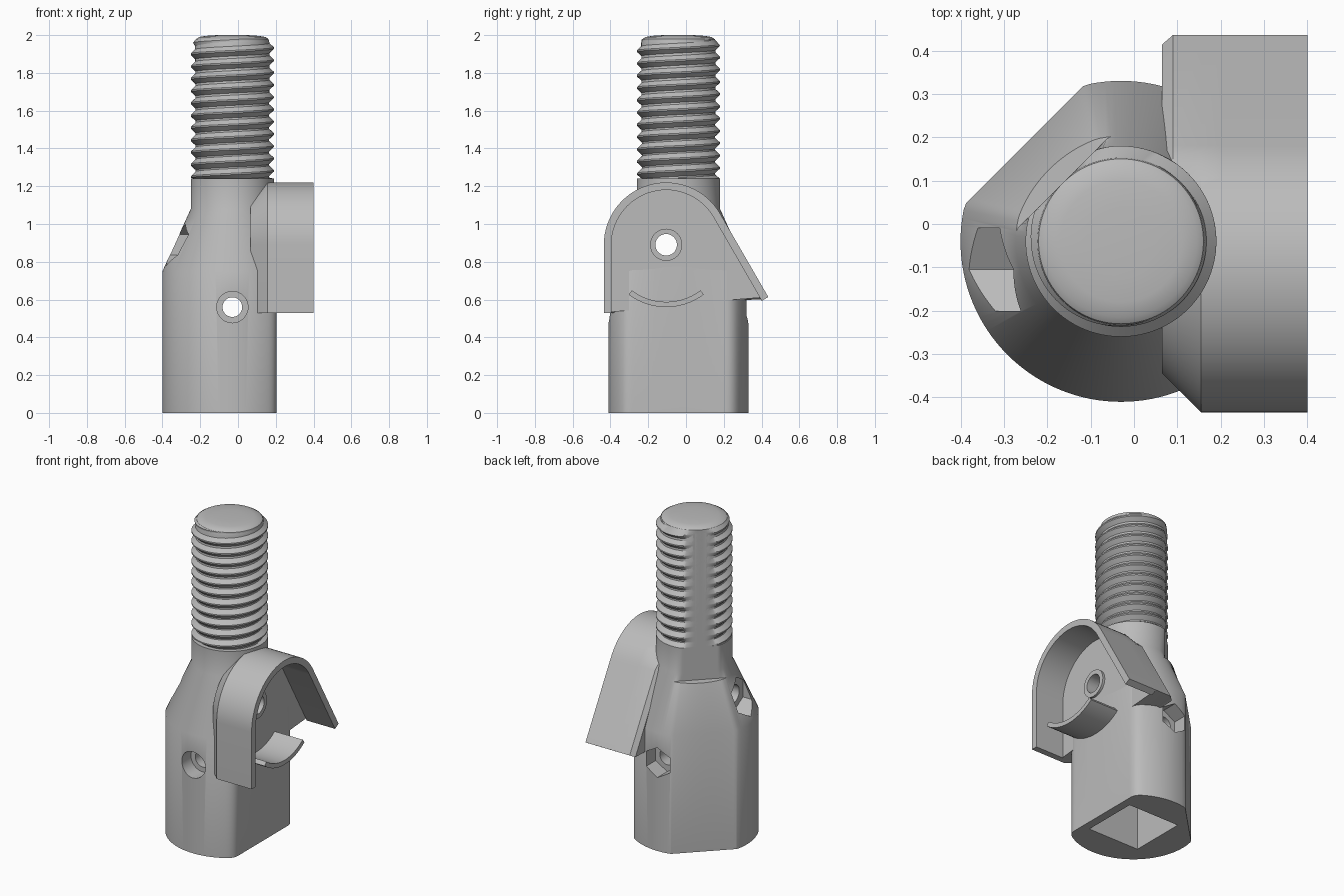
import bpy, bmesh
from math import pi, sin, cos, radians
from mathutils import Vector

if "Cube" in bpy.data.objects:
    bpy.data.objects.remove(bpy.data.objects["Cube"])

grey = bpy.data.materials.new("matte_grey")
grey.use_nodes = True
grey.diffuse_color = (0.5, 0.5, 0.5, 1)
grey.node_tree.nodes["Principled BSDF"].inputs["Base Color"].default_value = grey.diffuse_color

AXIS = Vector((-0.03, -0.04, 0))       # centre line of body and stud
DIAGONAL = Vector((-1, 1, 0)).normalized()
SIDE = Vector((1, 0, 0))
SCREW_Y, SCREW_Z, PIN_Z = -0.105, 0.89, 0.56
FLOOR, FRONT = 0.202, 0.4              # bracket floor and rim edge in x


def finish(bm, name, fix_normals=True):
    if fix_normals:
        bmesh.ops.recalc_face_normals(bm, faces=bm.faces)
    mesh = bpy.data.meshes.new(name)
    bm.to_mesh(mesh)
    bm.free()
    ob = bpy.data.objects.new(name, mesh)
    bpy.context.collection.objects.link(ob)
    mesh.materials.append(grey)
    return ob


def loft(name, rings):
    """Skin a stack of equal rings and cap both ends."""
    bm = bmesh.new()
    rows = [[bm.verts.new(p) for p in ring] for ring in rings]
    n = len(rows[0])
    for a, b in zip(rows, rows[1:]):
        for i in range(n):
            bm.faces.new((a[i], a[(i + 1) % n], b[(i + 1) % n], b[i]))
    bm.faces.new(rows[0])
    bm.faces.new(rows[-1])
    return finish(bm, name)


def prism(name, outline, x0, x1):
    return loft(name, [[(x, y, z) for y, z in outline] for x in (x0, x1)])


def rod(name, axis, start, end, radius, across, height, sides):
    """Bar along x or y, with a corner pointing up."""
    pts = [(across + radius * sin(2 * pi * i / sides),
            height + radius * cos(2 * pi * i / sides)) for i in range(sides)]
    if axis == "x":
        return prism(name, pts, start, end)
    return loft(name, [[(a, s, z) for a, z in pts] for s in (start, end)])


def flatten(p, normal, limit, soft=0.0):
    """Push a point back to a flat, with an optional rounded edge."""
    d = (p - AXIS).dot(normal)
    if soft and abs(d - limit) < soft:
        new = d - (d - limit + soft) ** 2 / (4 * soft)
    else:
        new = min(d, limit)
    return p + normal * (new - d)


def circle(radius, z, n=128):
    return [AXIS + Vector((radius * cos(2 * pi * i / n), radius * sin(2 * pi * i / n), z))
            for i in range(n)]


def stud_flat(ring):
    return [flatten(p, DIAGONAL, 0.19) for p in ring]


def cut(ob, cutters):
    for c in cutters:
        c.hide_render = True
        mod = ob.modifiers.new("cut", "BOOLEAN")
        mod.operation, mod.solver, mod.object = "DIFFERENCE", "EXACT", c
    bpy.context.view_layer.update()
    deps = bpy.context.evaluated_depsgraph_get()
    mesh = bpy.data.meshes.new_from_object(ob.evaluated_get(deps))
    ob.modifiers.clear()
    ob.data = mesh


# Body: flattened round base tapering to a round collar
def base(z):
    return [flatten(flatten(p, DIAGONAL, 0.315), SIDE, 0.233, 0.04) for p in circle(0.37, z)]


low, high = base(0.75), circle(0.22, 1.08)
step = [a.lerp(b, 0.85) for a, b in zip(low, high)]
step_top = stud_flat([p + Vector((0, 0, 0.001)) for p in step])
body = loft("body", [base(0), low, step, step_top, stud_flat(high),
                     stud_flat(circle(0.22, 1.24))])


# Bracket outline: straight side, round top, slanted side
def path(inset, end_inset):
    r = 0.33 - inset
    pts = [(SCREW_Y - r, 0.53)]
    for a in range(180, 29, -5):
        t = min(1, max(0, (a - 30) / 40))
        r = 0.33 - end_inset - (inset - end_inset) * t
        pts.append((SCREW_Y + r * cos(radians(a)), SCREW_Z + r * sin(radians(a))))
    y, z = pts[-1]
    pts.append((y + 0.51 * sin(radians(30)), z - 0.51 * cos(radians(30))))
    return pts


sections = [(0.065, 0.09, 0.025), (0.09, 0.065, 0), (0.155, 0, 0), (FLOOR, 0, 0)]
plate = loft("bracket_plate", [
    [(x, y, z) for y, z in path(a, b) + [(0.2, 0.595), (-0.28, 0.545)]]
    for x, a, b in sections])
rim = prism("bracket_rim", path(0, 0) + path(0.04, 0.04)[::-1], FLOOR - 0.001, FRONT)

# Curved lip below the screw hole
arc = [radians(270 + a) for a in range(-37, 38, 2)]
lip_pts = [(SCREW_Y + r * cos(a), SCREW_Z + r * sin(a))
           for r, angles in ((0.33, arc), (0.302, arc[::-1])) for a in angles]
lip = prism("curved_lip", lip_pts, FLOOR - 0.01, FRONT)

# Raised ring around the screw hole
boss = rod("screw_boss", "x", FLOOR - 0.01, FLOOR + 0.015, 0.085, SCREW_Y, SCREW_Z, 40)

# Holes, nut pockets and square socket
screw_hole = rod("screw_hole", "x", -0.6, 0.6, 0.057, SCREW_Y, SCREW_Z, 40)
screw_nut = rod("screw_nut_pocket", "x", -0.6, -0.26, 0.11, SCREW_Y, SCREW_Z, 6)
pin_hole = rod("pin_hole", "y", -0.6, 0.6, 0.052, AXIS.x, PIN_Z, 40)
pin_head = rod("pin_head_pocket", "y", -0.6, -0.31, 0.083, AXIS.x, PIN_Z, 40)
pin_nut = rod("pin_nut_pocket", "y", 0.23, 0.6, 0.095, AXIS.x, PIN_Z, 6)
socket = loft("square_socket", [
    [AXIS + Vector((sx * 0.18, sy * 0.18, z)) for sx, sy in ((-1, -1), (1, -1), (1, 1), (-1, 1))]
    for z in (-0.1, 0.7)])

cut(body, [screw_hole, screw_nut, pin_hole, pin_head, pin_nut, socket])
cut(plate, [screw_hole, socket])
cut(boss, [screw_hole])
for c in (screw_hole, screw_nut, pin_hole, pin_head, pin_nut, socket):
    bpy.data.objects.remove(c)

# Stud core with a domed tip
core_profile = [(0.193, 1.2), (0.197, 1.96), (0.19, 1.98), (0.175, 1.99),
                (0.14, 1.996), (0.08, 2.0)]
core = loft("stud_core", [stud_flat(circle(r, z)) for r, z in core_profile])

# Screw thread: helical skin of roots and crests, clipped to the flat
PITCH, SEG, TURNS = 0.065, 96, 13
tooth = [(0, 0.194), (0.12, 0.194), (0.5, 0.22), (0.62, 0.22)]
m = len(tooth)
rows = m * TURNS
bm = bmesh.new()
grid = []
for i in range(SEG + 1):
    column = []
    for k in range(rows):
        part, r = tooth[k % m]
        z = 1.18 + PITCH * (i / SEG + k // m + part)
        z = min(1.98, max(1.24, z))
        r = min(r, 0.22 - max(0, z - 1.945) * 0.8)
        a = 2 * pi * i / SEG
        p = AXIS + Vector((r * cos(a), r * sin(a), z))
        column.append(bm.verts.new(flatten(p, DIAGONAL, 0.19)))
    grid.append(column)
for a, b in zip(grid, grid[1:]):
    for k in range(rows - 1):
        bm.faces.new((a[k], b[k], b[k + 1], a[k + 1]))
bmesh.ops.remove_doubles(bm, verts=bm.verts, dist=0.00001)
thread = finish(bm, "stud_thread", False)

# Smooth round surfaces, keep edges sharp
for ob in bpy.context.view_layer.objects:
    ob.select_set(False)
for ob in (body, plate, rim, lip, boss, core, thread):
    ob.select_set(True)
bpy.context.view_layer.objects.active = body
bpy.ops.object.shade_smooth_by_angle(angle=radians(25))
